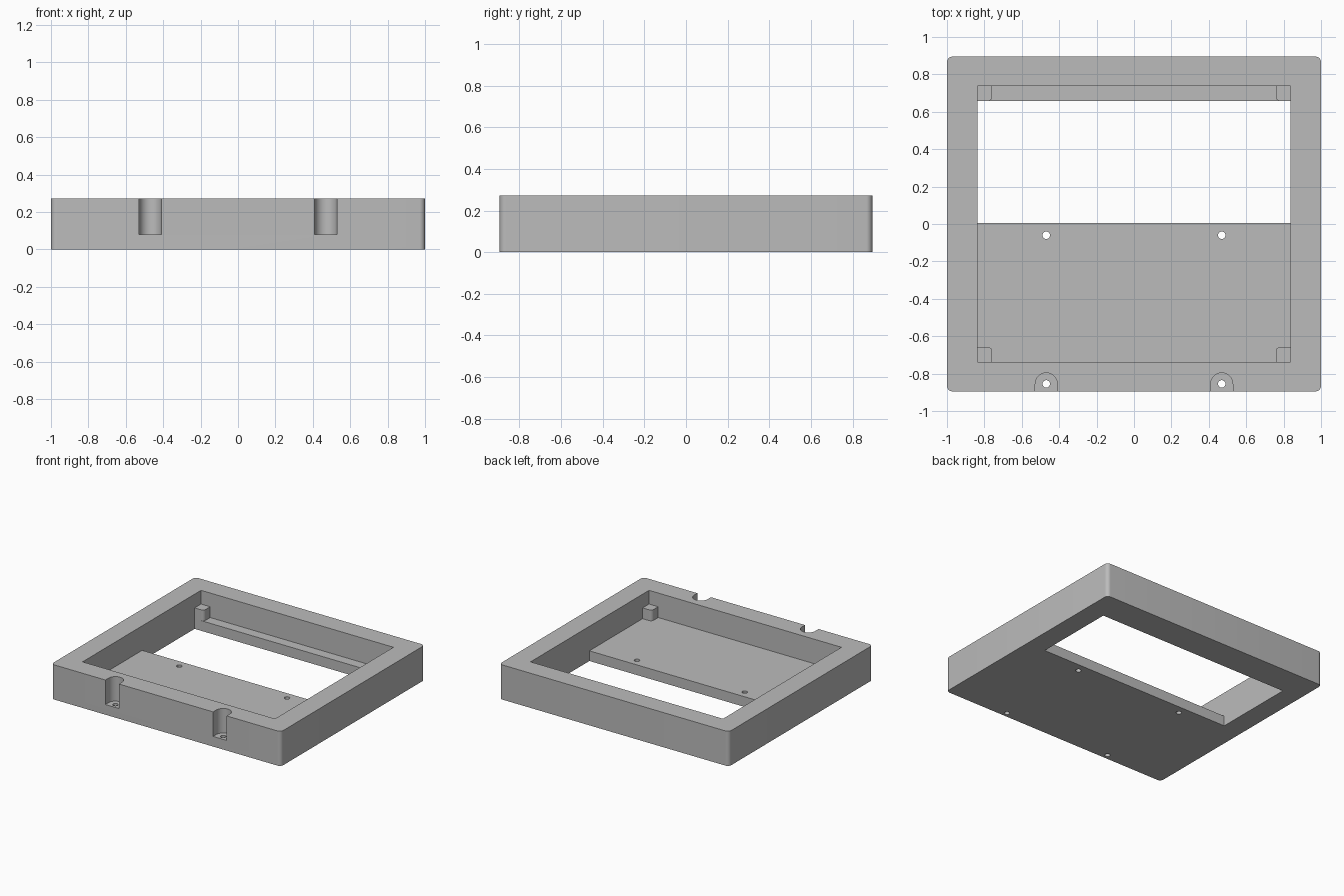
import bpy
import bmesh
from math import pi, cos, sin

default = bpy.data.objects.get("Cube")
if default:
    bpy.data.objects.remove(default, do_unlink=True)

# Overall sizes
HX, HY, HEIGHT = 1.0, 0.895, 0.273
IN_X, IN_Y = 0.838, 0.737
FLOOR, POST_TOP, POST = 0.08, 0.165, 0.08
NOTCH_X, NOTCH_Y, NOTCH_R, HOLE_R = 0.469, -0.855, 0.059, 0.02

grey = bpy.data.materials.new("plain grey")
grey.use_nodes = True
colour = (0.5, 0.5, 0.5, 1)
grey.diffuse_color = colour
grey.node_tree.nodes["Principled BSDF"].inputs["Base Color"].default_value = colour


def prism(name, outline, z0, z1):
    """Extrude a flat counter-clockwise outline from z0 to z1."""
    bm = bmesh.new()
    base = bm.faces.new([bm.verts.new((x, y, z0)) for x, y in outline])
    top = bmesh.ops.extrude_face_region(bm, geom=[base])["geom"]
    verts = [v for v in top if isinstance(v, bmesh.types.BMVert)]
    bmesh.ops.translate(bm, verts=verts, vec=(0, 0, z1 - z0))
    bmesh.ops.recalc_face_normals(bm, faces=bm.faces)
    mesh = bpy.data.meshes.new(name)
    bm.to_mesh(mesh)
    bm.free()
    mesh.materials.append(grey)
    obj = bpy.data.objects.new(name, mesh)
    bpy.context.collection.objects.link(obj)
    return obj


def arc(cx, cy, r, a0, a1, steps):
    return [(cx + r * cos(a0 + (a1 - a0) * i / steps),
             cy + r * sin(a0 + (a1 - a0) * i / steps)) for i in range(steps + 1)]


def rect(x0, x1, y0, y1):
    return [(x0, y0), (x1, y0), (x1, y1), (x0, y1)]


def cut(body, cutter):
    mod = body.modifiers.new("cut", "BOOLEAN")
    mod.operation, mod.solver, mod.object = "DIFFERENCE", "EXACT", cutter
    bpy.context.view_layer.objects.active = body
    bpy.ops.object.modifier_apply(modifier=mod.name)
    bpy.data.objects.remove(cutter, do_unlink=True)


def smooth(obj):
    bpy.ops.object.select_all(action="DESELECT")
    obj.select_set(True)
    bpy.context.view_layer.objects.active = obj
    bpy.ops.object.shade_smooth_by_angle()


# Tray body with rounded vertical corners
R = 0.03
outline = []
for i, (sx, sy) in enumerate([(1, 1), (-1, 1), (-1, -1), (1, -1)]):
    outline += arc(sx * (HX - R), sy * (HY - R), R, i * pi / 2, (i + 1) * pi / 2, 8)
tray = prism("tray_frame", outline, 0, HEIGHT)

# Pocket above the floor, and the window through it
cut(tray, prism("pocket_cutter", rect(-IN_X, IN_X, -IN_Y, IN_Y), FLOOR, 1))
cut(tray, prism("window_cutter", rect(-IN_X, IN_X, 0.005, IN_Y - POST), -1, 0.2))

# Front screw notches and screw holes
for x in (-NOTCH_X, NOTCH_X):
    notch = arc(x, NOTCH_Y, NOTCH_R, 0, pi, 24) + [(x - NOTCH_R, -1), (x + NOTCH_R, -1)]
    cut(tray, prism("notch_cutter", notch, FLOOR, 1))
    for y in (NOTCH_Y, -0.06):
        cut(tray, prism("hole_cutter", arc(x, y, HOLE_R, 0, 2 * pi, 24)[:-1], -1, 0.2))
smooth(tray)

# Corner support posts, each with its free corner rounded
r = 0.025
for sx, side in ((1, "left"), (-1, "right")):
    for sy, end in ((1, "back"), (-1, "front")):
        shape = [(0, 0), (POST, 0)] + arc(POST - r, POST - r, r, 0, pi / 2, 8) + [(0, POST)]
        points = [(sx * (IN_X - x), sy * (IN_Y - y)) for x, y in shape]
        smooth(prism(f"corner_post_{end}_{side}", points, FLOOR, POST_TOP))
